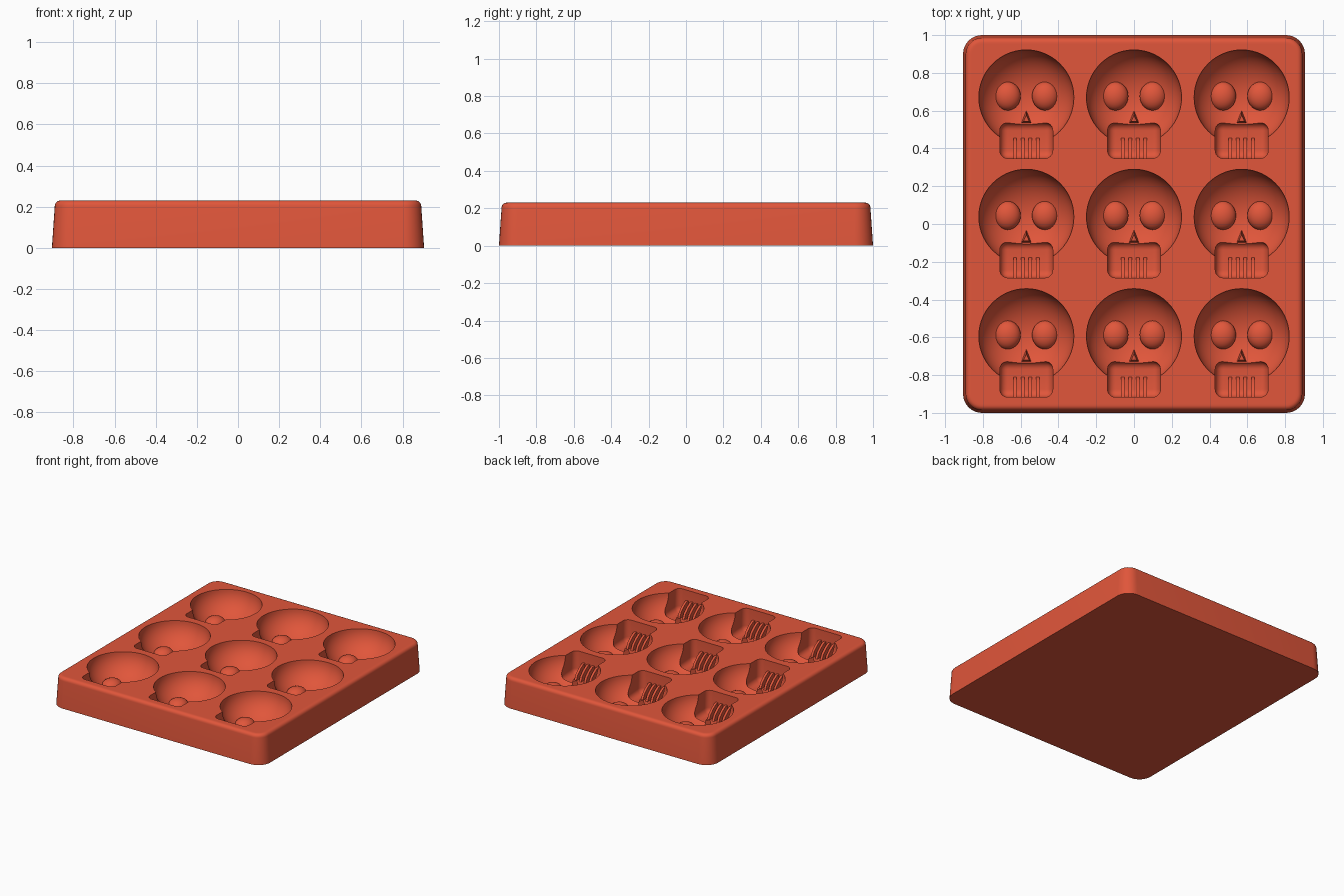
import bpy, bmesh, math
from mathutils import Matrix, Vector

if "Cube" in bpy.data.objects:
    bpy.data.objects.remove(bpy.data.objects["Cube"])

RED = (0.75, 0.093, 0.043, 1)
mat = bpy.data.materials.new("red silicone")
mat.use_nodes = True
mat.diffuse_color = RED
mat.node_tree.nodes["Principled BSDF"].inputs["Base Color"].default_value = RED

TOP = 0.23
CENTRES = [(0.57 * i, 0.04 + 0.632 * j) for j in (1, 0, -1) for i in (-1, 0, 1)]


def finish(name, bm, angle=30):
    bmesh.ops.recalc_face_normals(bm, faces=bm.faces)
    mesh = bpy.data.meshes.new(name)
    bm.to_mesh(mesh)
    bm.free()
    mesh.materials.append(mat)
    obj = bpy.data.objects.new(name, mesh)
    bpy.context.collection.objects.link(obj)
    smooth(obj, angle)
    return obj


def smooth(obj, angle):
    bpy.ops.object.select_all(action='DESELECT')
    obj.select_set(True)
    bpy.context.view_layer.objects.active = obj
    bpy.ops.object.shade_smooth_by_angle(angle=math.radians(angle))


def ellipsoid(bm, centre, radii, segs, rings):
    m = Matrix.Translation(centre) @ Matrix.Diagonal((*radii, 1))
    bmesh.ops.create_uvsphere(bm, u_segments=segs, v_segments=rings, radius=1, matrix=m)


def prism(bm, points, direction):
    """Extrude a closed outline along a direction."""
    face = bm.faces.new([bm.verts.new(p) for p in points])
    out = bmesh.ops.extrude_face_region(bm, geom=[face])
    verts = [v for v in out["geom"] if isinstance(v, bmesh.types.BMVert)]
    bmesh.ops.translate(bm, verts=verts, vec=direction)


def rounded_loop(bm, inset, z, radius=0.1, steps=8):
    verts = []
    r = max(radius - inset, 0.02)
    for q, (sx, sy) in enumerate([(1, 1), (-1, 1), (-1, -1), (1, -1)]):
        cx, cy = sx * (0.905 - inset - r), sy * (1 - inset - r)
        for k in range(steps + 1):
            a = math.pi / 2 * (q + k / steps)
            verts.append(bm.verts.new((cx + r * math.cos(a), cy + r * math.sin(a), z)))
    return verts


# Tapered tray with a rounded upper edge
bm = bmesh.new()
F = 0.026
levels = [(0, 0), (0.014, TOP - F)]
for k in range(1, 6):
    a = math.pi / 2 * k / 5
    levels.append((0.014 + F * (1 - math.cos(a)), TOP - F + F * math.sin(a)))
levels.append((0.05, TOP))
loops = [rounded_loop(bm, *lv) for lv in levels]
for lo, hi in zip(loops, loops[1:]):
    n = len(lo)
    for i in range(n):
        bm.faces.new((lo[i], lo[(i + 1) % n], hi[(i + 1) % n], hi[i]))
bm.faces.new(loops[0][::-1])
bm.faces.new(loops[-1])
tray = finish("tray", bm)

# Cranium cutters
bm = bmesh.new()
for x, y in CENTRES:
    ellipsoid(bm, (x, y + 0.63 - 0.632, TOP + 0.003), (0.252, 0.252, 0.198), 56, 28)
craniums = finish("cranium_cutter", bm)

# Jaw cutters: rounded boxes open at the tray top
bm = bmesh.new()
for x, y in CENTRES:
    m = Matrix.Translation((x, y - 0.23, 0.2)) @ Matrix.Diagonal((0.28, 0.19, 0.29, 1))
    verts = bmesh.ops.create_cube(bm, size=1, matrix=m)["verts"]
    edges = {e for v in verts for e in v.link_edges}
    bmesh.ops.bevel(bm, geom=list(edges), offset=0.042, segments=6, profile=0.5,
                    affect='EDGES')
jaws = finish("jaw_cutter", bm)

for cutter in (craniums, jaws):
    mod = tray.modifiers.new(cutter.name, 'BOOLEAN')
    mod.operation, mod.solver, mod.object = 'DIFFERENCE', 'EXACT', cutter
    bpy.ops.object.select_all(action='DESELECT')
    tray.select_set(True)
    bpy.context.view_layer.objects.active = tray
    bpy.ops.object.modifier_apply(modifier=mod.name)
    bpy.data.objects.remove(cutter)
smooth(tray, 30)

# Eye domes
bm = bmesh.new()
for x, y in CENTRES:
    for s in (-1, 1):
        ellipsoid(bm, (x + s * 0.1, y + 0.005, 0.058), (0.07, 0.076, 0.05), 28, 14)
finish("eye_domes", bm)

# Triangular noses
bm = bmesh.new()
for x, y in CENTRES:
    outline = [(x - 0.034, y - 0.143, 0.03), (x + 0.034, y - 0.143, 0.03), (x, y - 0.068, 0.03)]
    prism(bm, outline, Vector((0, 0, 0.08)))
    bm.verts.ensure_lookup_table()
    top = [v for v in bm.verts[-6:] if v.co.z > 0.1]
    mid = Vector((x, y - 0.118, 0.11))
    for v in top:
        v.co = mid + (v.co - mid) * 0.45
finish("noses", bm)

# Tooth ridges sloping from the jaw wall down to its floor
bm = bmesh.new()
PROFILE = [(-0.33, 0.04), (-0.33, 0.15), (-0.305, 0.15), (-0.27, 0.128),
           (-0.235, 0.095), (-0.21, 0.04)]
for x, y in CENTRES:
    for t in (-0.06, -0.02, 0.02, 0.06):
        pts = [(x + t - 0.009, y + py, pz) for py, pz in PROFILE]
        prism(bm, pts, Vector((0.018, 0, 0)))
finish("tooth_ridges", bm, 45)
